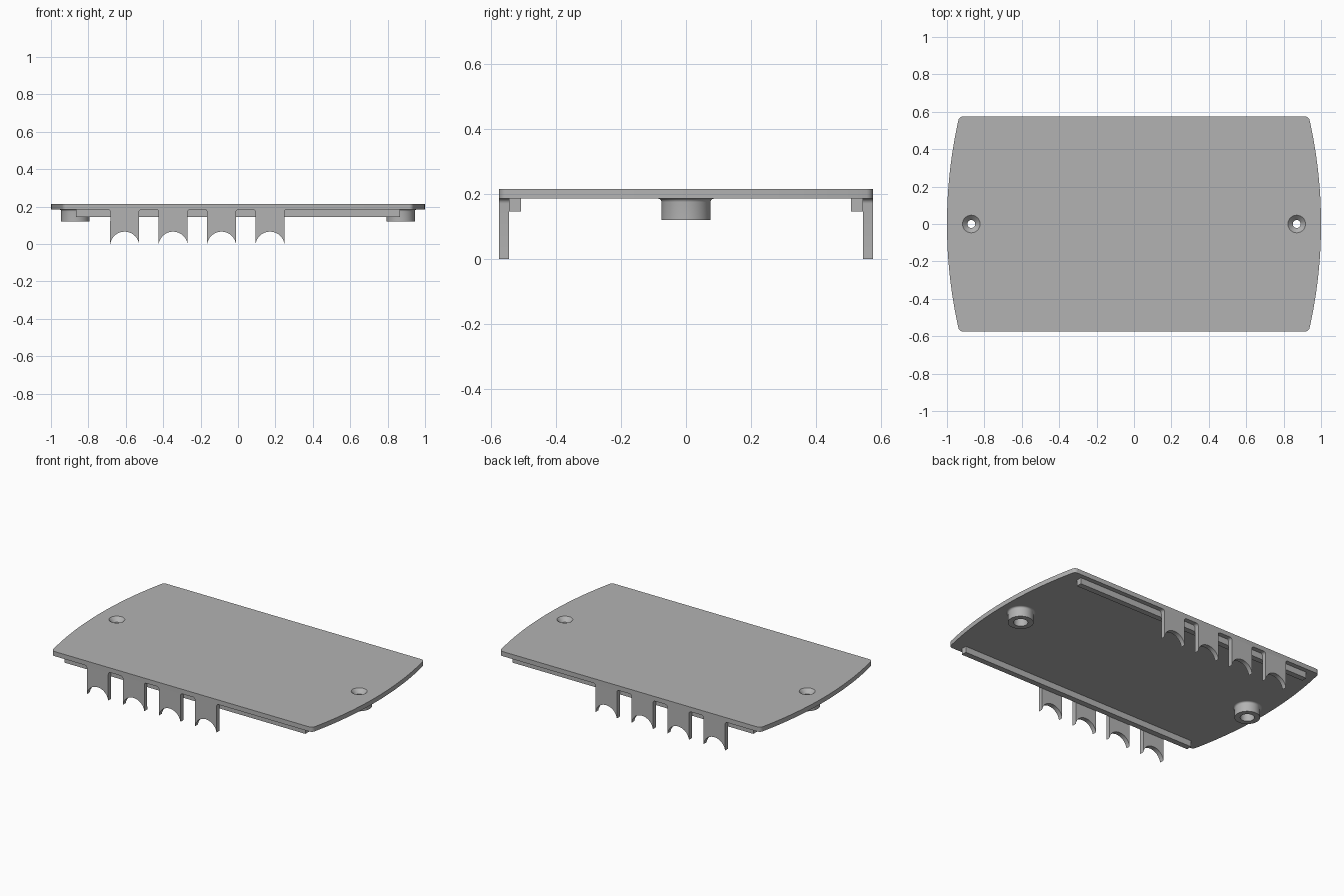
import bpy, bmesh
from math import sin, cos, pi, sqrt, asin, radians
from mathutils import Vector

cube = bpy.data.objects.get("Cube")
if cube:
    bpy.data.objects.remove(cube, do_unlink=True)

grey = bpy.data.materials.new("plain grey")
grey.use_nodes = True
COLOUR = (0.45, 0.45, 0.45, 1)
grey.diffuse_color = COLOUR
grey.node_tree.nodes["Principled BSDF"].inputs["Base Color"].default_value = COLOUR

TOP, UNDER = 0.215, 0.185      # cover plate heights
HALF_W, BOSS_X = 0.575, 0.87
SINK_R = 0.047


def finish(obj, smooth=True):
    obj.data.materials.clear()
    obj.data.materials.append(grey)
    bpy.ops.object.select_all(action='DESELECT')
    obj.select_set(True)
    bpy.context.view_layer.objects.active = obj
    if smooth:
        bpy.ops.object.shade_smooth_by_angle(angle=radians(30))


def mesh_object(name, bm):
    bmesh.ops.recalc_face_normals(bm, faces=bm.faces)
    mesh = bpy.data.meshes.new(name)
    bm.to_mesh(mesh)
    bm.free()
    obj = bpy.data.objects.new(name, mesh)
    bpy.context.collection.objects.link(obj)
    finish(obj)
    return obj


def arc(cx, cy, r, a0, a1, n):
    return [(cx + r * cos(a0 + (a1 - a0) * i / n),
             cy + r * sin(a0 + (a1 - a0) * i / n)) for i in range(n + 1)]


def extrude_y(name, outline, y0, y1):
    bm = bmesh.new()
    face = bm.faces.new([bm.verts.new((x, y0, z)) for x, z in outline])
    out = bmesh.ops.extrude_face_region(bm, geom=[face])
    verts = [v for v in out["geom"] if isinstance(v, bmesh.types.BMVert)]
    bmesh.ops.translate(bm, verts=verts, vec=(0, y1 - y0, 0))
    return mesh_object(name, bm)


def lathe(name, profile, x, steps=48):
    bm = bmesh.new()
    rings = [[bm.verts.new((x + r * cos(2 * pi * k / steps), r * sin(2 * pi * k / steps), z))
              for k in range(steps)] for r, z in profile]
    for a, b in zip(rings, rings[1:] + rings[:1]):
        for k in range(steps):
            j = (k + 1) % steps
            bm.faces.new((a[k], a[j], b[j], b[k]))
    return mesh_object(name, bm)


# Cover plate: bowed ends, small rounded corners, two screw openings
BOW, CORNER = 2.55, 0.025
cx = 1 - BOW
cy = HALF_W - CORNER
corner_x = cx + sqrt((BOW - CORNER) ** 2 - cy ** 2)
tilt = asin(cy / (BOW - CORNER))
right_end = (arc(corner_x, -cy, CORNER, -pi / 2, -tilt, 6)
             + arc(cx, 0, BOW, -tilt, tilt, 32)[1:-1]
             + arc(corner_x, cy, CORNER, tilt, pi / 2, 6))
outline = right_end + [(-x, -y) for x, y in right_end]

curve = bpy.data.curves.new("cover_plate", 'CURVE')
curve.dimensions = '2D'
curve.fill_mode = 'BOTH'
curve.extrude = (TOP - UNDER) / 2
holes = [arc(s * BOSS_X, 0, SINK_R, 0, 2 * pi, 48)[:-1] for s in (-1, 1)]
for points in [outline] + holes:
    spline = curve.splines.new('POLY')
    spline.points.add(len(points) - 1)
    for p, (x, y) in zip(spline.points, points):
        p.co = (x, y, 0, 1)
    spline.use_cyclic_u = True
plate = bpy.data.objects.new("cover_plate", curve)
plate.location.z = (TOP + UNDER) / 2
bpy.context.collection.objects.link(plate)
finish(plate, smooth=False)
bpy.ops.object.convert(target='MESH')
plate = bpy.context.view_layer.objects.active
bm = bmesh.new()
bm.from_mesh(plate.data)
bmesh.ops.remove_doubles(bm, verts=bm.verts, dist=0.0001)
bmesh.ops.recalc_face_normals(bm, faces=bm.faces)
bm.to_mesh(plate.data)
bm.free()
finish(plate)

# Screw bosses: countersink above, wider bore below, flared root
flare = arc(0.0865, UNDER - 0.011, 0.011, pi, pi / 2, 5)
boss = [(SINK_R, TOP), (0.021, 0.188), (0.021, 0.172), (0.042, 0.172),
        (0.042, 0.12), (0.0755, 0.12)] + flare + [(SINK_R, UNDER)]
for side, s in (("right", -1), ("left", 1)):
    lathe(side + "_screw_boss", boss, s * BOSS_X)

# Arched clip tabs with filleted roots, and stiffening rails, on both long edges
HALF, FIL = 0.077, 0.015
ARCH_R, ARCH_Z = 0.078, -0.012
lift = asin(-ARCH_Z / ARCH_R)
arch = arc(0, ARCH_Z, ARCH_R, pi - lift, lift, 24)
root_r = arc(HALF + FIL, UNDER - FIL, FIL, pi, pi / 2, 5)
root_l = [(-x, z) for x, z in reversed(root_r)]
tab = arch + root_r + root_l
for side, s in (("front", -1), ("back", 1)):
    for i in range(4):
        x0 = -0.606 + 0.259 * i
        extrude_y(f"{side}_clip_tab_{i + 1}", [(x + x0, z) for x, z in tab],
                  s * 0.545, s * HALF_W)
    rail = [(-0.865, 0.145), (0.865, 0.145), (0.865, UNDER), (-0.865, UNDER)]
    extrude_y(side + "_rail", rail, s * 0.508, s * 0.545)
